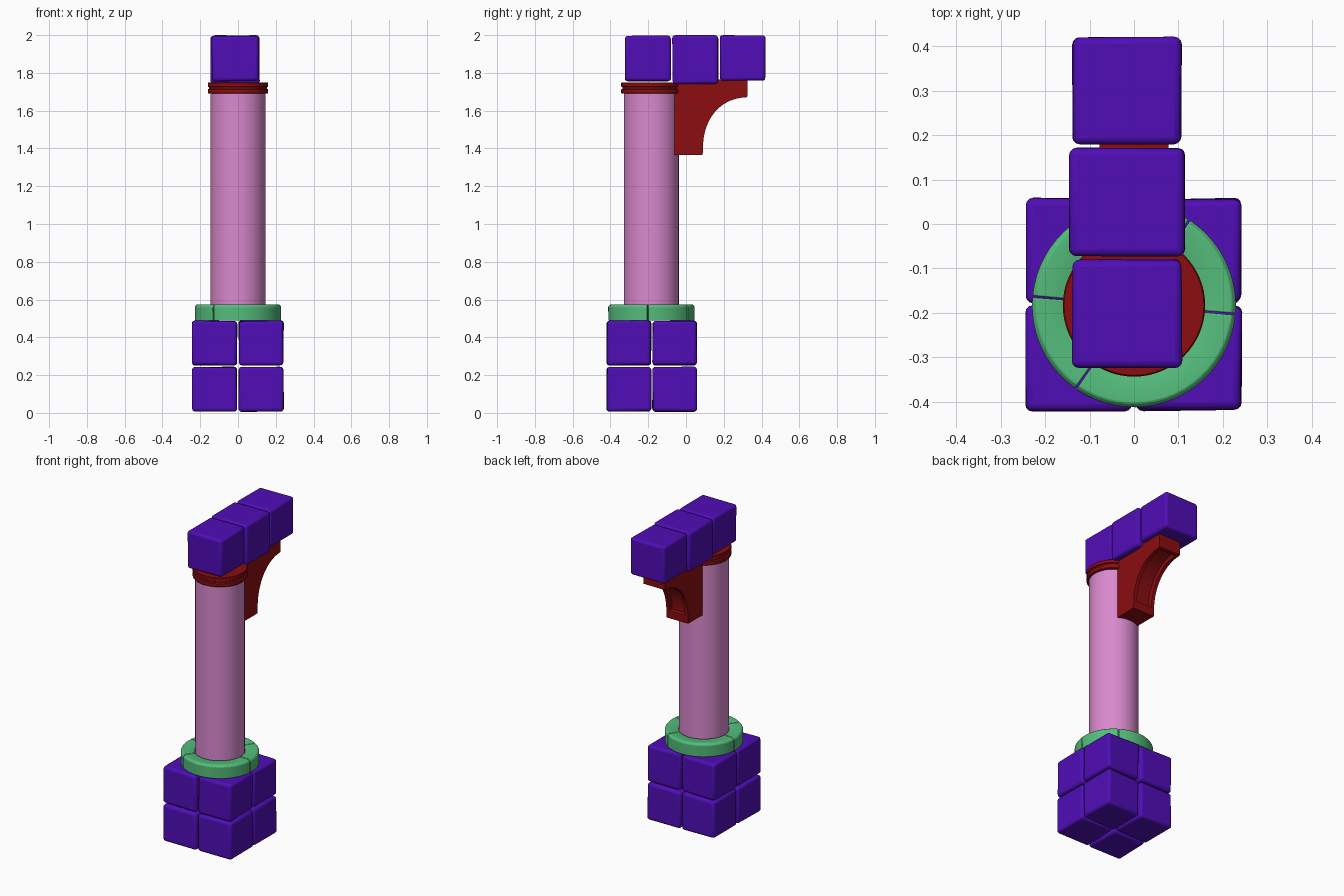
import bpy, bmesh, math, random
from mathutils import Vector

random.seed(4)
cube = bpy.data.objects.get("Cube")
if cube:
    bpy.data.objects.remove(cube, do_unlink=True)

AXIS_Y = -0.183


def material(name, rgb):
    m = bpy.data.materials.new(name)
    m.use_nodes = True
    m.diffuse_color = (*rgb, 1)
    bsdf = m.node_tree.nodes["Principled BSDF"]
    bsdf.inputs["Base Color"].default_value = (*rgb, 1)
    bsdf.inputs["Roughness"].default_value = 0.8
    return m


PURPLE = material("purple stone", (0.08, 0.004, 0.47))
GREEN = material("green stone", (0.09, 0.51, 0.2))
PINK = material("pink shaft", (0.7, 0.25, 0.62))
RED = material("dark red trim", (0.26, 0.004, 0.005))


def finish(bm, name, mat, bevel=0, segments=2, angle=35):
    bmesh.ops.recalc_face_normals(bm, faces=bm.faces)
    mesh = bpy.data.meshes.new(name)
    bm.to_mesh(mesh)
    bm.free()
    obj = bpy.data.objects.new(name, mesh)
    bpy.context.collection.objects.link(obj)
    mesh.materials.append(mat)
    if bevel:
        mod = obj.modifiers.new("worn edges", "BEVEL")
        mod.width = bevel
        mod.segments = segments
        mod.limit_method = "ANGLE"
    bpy.ops.object.select_all(action="DESELECT")
    obj.select_set(True)
    bpy.context.view_layer.objects.active = obj
    bpy.ops.object.shade_smooth_by_angle(angle=math.radians(angle))
    return obj


def block(name, low, high, wear=0.006):
    """Stone block with slightly uneven corners and worn edges."""
    bm = bmesh.new()
    bmesh.ops.create_cube(bm, size=1)
    low, high = Vector(low), Vector(high)
    for v in bm.verts:
        for i in range(3):
            inward = random.uniform(0, wear)
            v.co[i] = high[i] - inward if v.co[i] > 0 else low[i] + inward
    return finish(bm, name, PURPLE, 0.016, 3, 40)


def lathe(name, profile, mat, start=0, end=360, steps=64, bevel=0):
    """Sweep a closed (radius, z) profile about the column axis."""
    bm = bmesh.new()
    full = end - start == 360
    rings = []
    for k in range(steps if full else steps + 1):
        a = math.radians(start + (end - start) * k / steps)
        rings.append([bm.verts.new((r * math.cos(a), AXIS_Y + r * math.sin(a), z))
                      for r, z in profile])
    n = len(profile)
    for k in range(steps):
        a, b = rings[k], rings[(k + 1) % len(rings)]
        for i in range(n):
            j = (i + 1) % n
            bm.faces.new((a[i], b[i], b[j], a[j]))
    if not full:
        bm.faces.new(rings[0])
        bm.faces.new(rings[-1])
    return finish(bm, name, mat, bevel)


# Base: two courses of four blocks
for course, z in (("lower", 0.005), ("upper", 0.25)):
    for side, x in (("right", -0.245), ("left", 0.002)):
        for end, y in (("front", -0.422), ("back", -0.18)):
            block(f"base_{course}_{side}_{end}", (x, y, z), (x + 0.242, y + 0.24, z + 0.24))

# Collar of four curved stones
joints = (-5, 57, 175, 235, 355)
for i in range(4):
    lathe(f"collar_stone_{i + 1}",
          [(0.147, 0.488), (0.228, 0.488), (0.229, 0.562), (0.22, 0.573), (0.16, 0.573), (0.147, 0.566)],
          GREEN, joints[i] + 0.5, joints[i + 1] - 0.5, 20, 0.003)

# Column shaft
bm = bmesh.new()
bmesh.ops.create_cone(bm, cap_ends=True, segments=64, radius1=0.145, radius2=0.145, depth=1.24)
bmesh.ops.translate(bm, verts=bm.verts, vec=(0, AXIS_Y, 1.11))
finish(bm, "column_shaft", PINK)

# Capital: two rings and the narrow neck between them
lathe("capital", [(0.02, 1.69), (0.157, 1.69), (0.16, 1.694), (0.16, 1.712), (0.153, 1.716),
                  (0.153, 1.724), (0.16, 1.728), (0.16, 1.746), (0.157, 1.75), (0.02, 1.75)], RED)

# Bracket: concave side profile with a sunken channel along the curve
curve = [(0.09 + 0.23 * (1 - math.cos(t)) ** 1.08, 1.40 + 0.27 * math.sin(t))
         for t in (math.pi / 2 * i / 14 for i in range(15))]
outline = [(-0.065, 1.365), (0.088, 1.365)] + curve + [(0.325, 1.675), (0.325, 1.765), (-0.065, 1.765)]
bm = bmesh.new()
sides = [[bm.verts.new((x, y, z)) for y, z in outline] for x in (-0.077, 0.077)]
bm.faces.new(sides[0])
bm.faces.new(sides[1])
channel = []
for i in range(len(outline)):
    j = (i + 1) % len(outline)
    f = bm.faces.new((sides[0][i], sides[0][j], sides[1][j], sides[1][i]))
    if 2 <= i < 1 + len(curve):
        channel.append(f)
bmesh.ops.recalc_face_normals(bm, faces=bm.faces)
bmesh.ops.inset_region(bm, faces=channel, thickness=0.022, depth=0)
bmesh.ops.inset_region(bm, faces=channel, thickness=0.006, depth=-0.02)
finish(bm, "bracket", RED)

# Beam: three blocks reaching out over the bracket
block("beam_front", (-0.14, -0.326, 1.755), (0.109, -0.077, 1.998), 0.004)
block("beam_middle", (-0.147, -0.074, 1.74), (0.117, 0.172, 2.0), 0.004)
block("beam_back", (-0.14, 0.177, 1.757), (0.109, 0.423, 2.0), 0.004)
